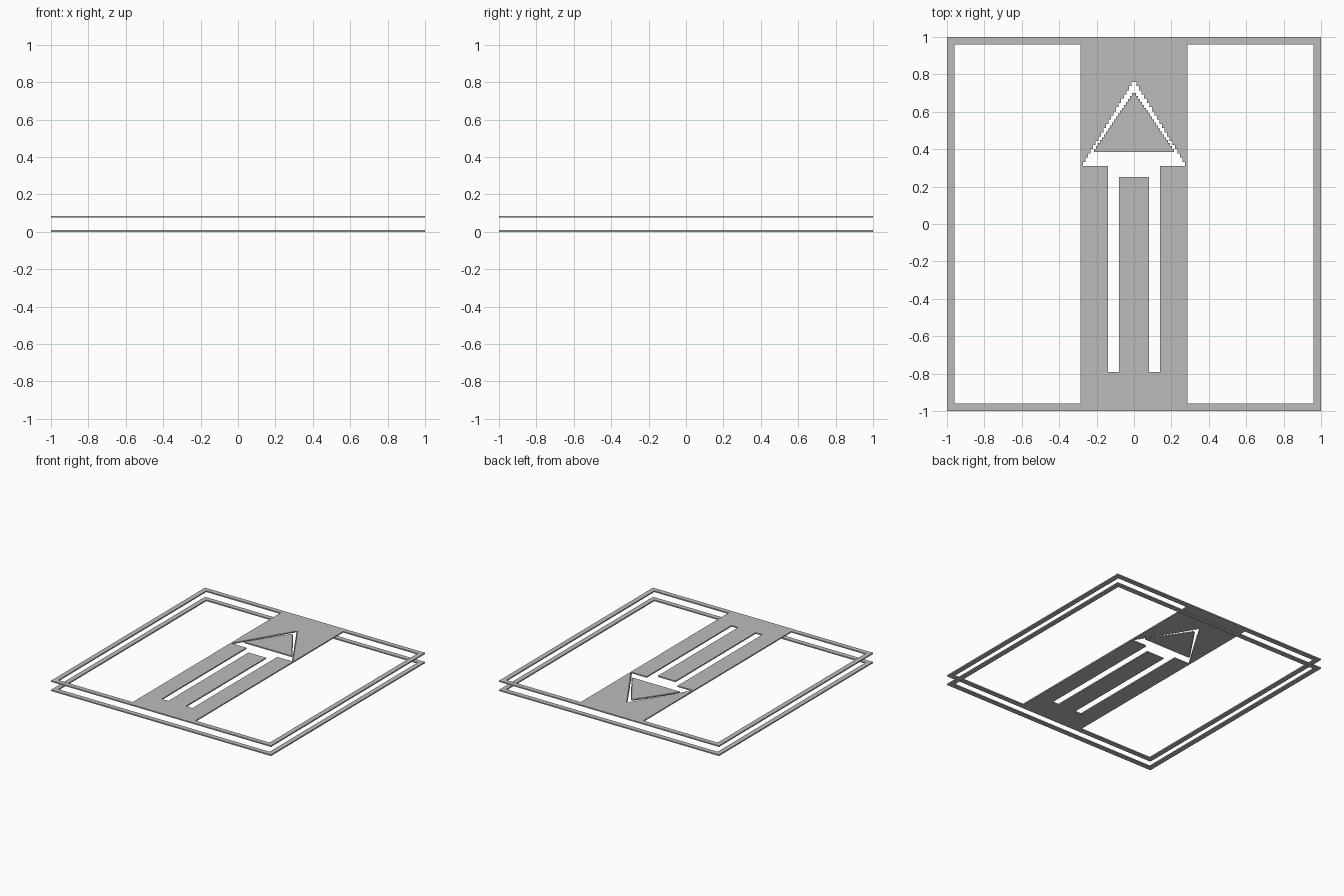
import bpy

cube = bpy.data.objects.get("Cube")
if cube:
    bpy.data.objects.remove(cube, do_unlink=True)

THICK = 0.01
STEPS = 20

grey = bpy.data.materials.new("plain grey")
grey.use_nodes = True
colour = (0.5, 0.5, 0.5, 1)
grey.diffuse_color = colour
grey.node_tree.nodes["Principled BSDF"].inputs["Base Color"].default_value = colour


def rect(x0, x1, y0, y1):
    return [(x0, y0), (x1, y0), (x1, y1), (x0, y1)]


def mirrored(half):
    """Close a right-hand outline with its mirror image."""
    return half + [(-x, y) for x, y in reversed(half)]


def stepped_slope(half_width, base, tip):
    """Fine stair from the base corner up to the tip."""
    dx, dy = half_width / STEPS, (tip - base) / STEPS
    pts = []
    for i in range(STEPS):
        x = half_width - i * dx
        pts += [(x, base + i * dy), (x, base + (i + 1) * dy)]
    return pts


def plate(name, z, outlines):
    """Flat sheet from nested outlines, inner ones cutting holes."""
    curve = bpy.data.curves.new(name, "CURVE")
    curve.dimensions = "2D"
    curve.fill_mode = "BOTH"
    curve.extrude = THICK / 2
    for pts in outlines:
        spline = curve.splines.new("POLY")
        spline.points.add(len(pts) - 1)
        for p, (x, y) in zip(spline.points, pts):
            p.co = (x, y, 0, 1)
        spline.use_cyclic_u = True
    helper = bpy.data.objects.new(name + " outline", curve)
    bpy.context.collection.objects.link(helper)
    graph = bpy.context.evaluated_depsgraph_get()
    mesh = bpy.data.meshes.new_from_object(helper.evaluated_get(graph))
    bpy.data.objects.remove(helper, do_unlink=True)
    mesh.materials.clear()
    mesh.materials.append(grey)
    for poly in mesh.polygons:
        poly.use_smooth = False
        poly.material_index = 0
    obj = bpy.data.objects.new(name, mesh)
    obj.location.z = z + THICK / 2
    bpy.context.collection.objects.link(obj)
    return obj


border = rect(-1, 1, -1, 1)

# Lower open frame
plate("lower_frame", 0, [border, rect(-0.96, 0.96, -0.96, 0.96)])

# Upper frame with a central strip, cut by an arrow outline
windows = [rect(0.285, 0.96, -0.96, 0.96), rect(-0.96, -0.285, -0.96, 0.96)]
arrow_cut = mirrored([(0.08, 0.25), (0.08, -0.79), (0.14, -0.79), (0.14, 0.31)]
                     + stepped_slope(0.273, 0.31, 0.76))
plate("upper_frame_with_arrow_strip", 0.075, [border, *windows, arrow_cut])

# Loose arrow head inside the cut
plate("arrow_head", 0.075, [mirrored(stepped_slope(0.215, 0.385, 0.70))])
